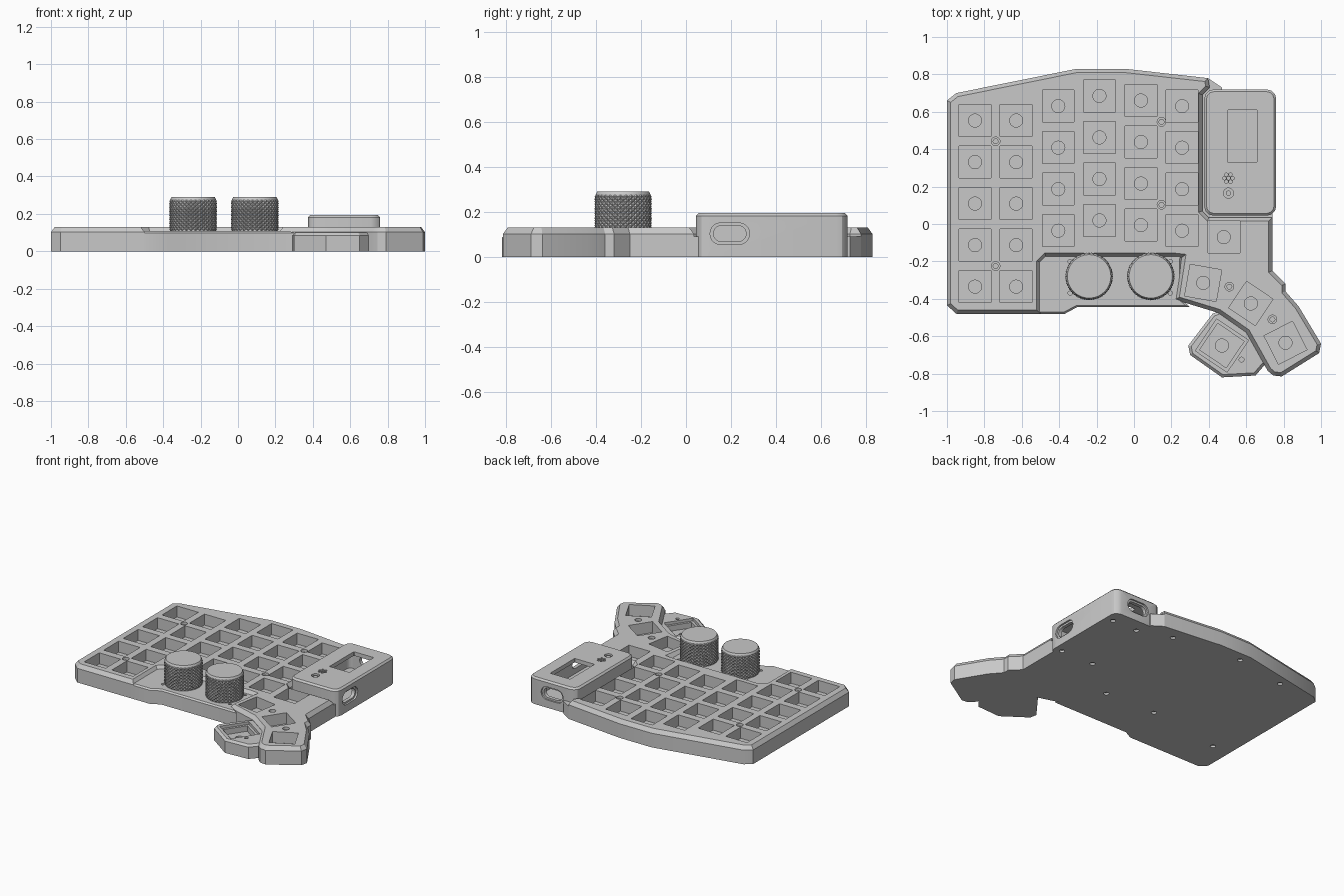
import bpy, bmesh, math
from mathutils import Matrix, Vector

if "Cube" in bpy.data.objects:
    bpy.data.objects.remove(bpy.data.objects["Cube"])

grey = bpy.data.materials.new("light_grey_plastic")
grey.use_nodes = True
COLOR = (0.58, 0.58, 0.58, 1)
grey.diffuse_color = COLOR
grey.node_tree.nodes["Principled BSDF"].inputs["Base Color"].default_value = COLOR


def inset_outline(pts, d):
    """Mitred inward offset of a counter-clockwise outline."""
    out = []
    for i, p in enumerate(pts):
        p = Vector(p)
        a = (p - Vector(pts[i - 1])).normalized()
        b = (Vector(pts[(i + 1) % len(pts)]) - p).normalized()
        na, nb = Vector((-a.y, a.x)), Vector((-b.y, b.x))
        out.append(p + (na + nb) * d / (1 + na.dot(nb)))
    return out


def prism(bm, pts, z0, z1, chamfer=0, drop=0, mat=Matrix()):
    """Extruded outline with an optional chamfered top edge."""
    levels = [(pts, z0), (pts, z1 - drop)]
    if chamfer:
        levels.append((inset_outline(pts, chamfer), z1))
    rings = [[bm.verts.new(mat @ Vector((p[0], p[1], z))) for p in ps] for ps, z in levels]
    bm.faces.new(rings[0][::-1])
    bm.faces.new(rings[-1])
    n = len(pts)
    for lo, hi in zip(rings, rings[1:]):
        for i in range(n):
            j = (i + 1) % n
            bm.faces.new((lo[i], lo[j], hi[j], hi[i]))


def circle(x, y, r, n=24):
    return [(x + r * math.cos(math.tau * i / n), y + r * math.sin(math.tau * i / n)) for i in range(n)]


def square(x, y, size, deg=0):
    r = size / math.sqrt(2)
    return [(x + r * math.cos(math.radians(deg + a)), y + r * math.sin(math.radians(deg + a)))
            for a in (45, 135, 225, 315)]


def rounded(x, y, w, h, r, n=5):
    pts = []
    for k, (sx, sy) in enumerate(((1, 1), (-1, 1), (-1, -1), (1, -1))):
        for i in range(n + 1):
            a = math.pi / 2 * (k + i / n)
            pts.append((x + sx * (w / 2 - r) + r * math.cos(a), y + sy * (h / 2 - r) + r * math.sin(a)))
    return pts


def make(name, prisms, smooth=True):
    bm = bmesh.new()
    for args in prisms:
        prism(bm, *args)
    return finish(name, bm, smooth)


def finish(name, bm, smooth=True):
    bmesh.ops.recalc_face_normals(bm, faces=bm.faces)
    me = bpy.data.meshes.new(name)
    bm.to_mesh(me)
    bm.free()
    me.materials.append(grey)
    ob = bpy.data.objects.new(name, me)
    bpy.context.collection.objects.link(ob)
    if smooth:
        activate(ob)
        bpy.ops.object.shade_smooth_by_angle(angle=math.radians(30))
    return ob


def activate(ob):
    bpy.ops.object.select_all(action='DESELECT')
    ob.select_set(True)
    bpy.context.view_layer.objects.active = ob


def cut(ob, prisms):
    tool = make("cutter", prisms, False)
    tool.hide_render = True
    mod = ob.modifiers.new("cut", 'BOOLEAN')
    mod.operation, mod.solver, mod.object = 'DIFFERENCE', 'EXACT', tool
    mod.use_self = True
    activate(ob)
    bpy.ops.object.modifier_apply(modifier=mod.name)
    bpy.data.objects.remove(tool)


# Key positions: columns with stagger, then the turned thumb keys
KEY, PITCH, FLOOR = 0.171, 0.222, 0.05
columns = [(-.85, .553, 5), (-.63, .553, 5), (-.405, .63, 4), (-.185, .685, 4),
           (.037, .66, 4), (.257, .63, 4), (.48, -.07, 1)]
keys = [(x, y - PITCH * i, 0) for x, y, n in columns for i in range(n)]
keys += [(.37, -.315, -10), (.625, -.425, -34), (.81, -.635, 27)]
screws = [(.147, .546), (-.74, .442), (.147, .103), (-.74, -.225), (.51, -.335), (.74, -.51)]

# Main case with chamfered top edge
case_outline = [
    (-1, -.435), (-.95, -.48), (-.5, -.48), (-.5, -.205), (-.47, -.175), (.21, -.175),
    (.255, -.18), (.22, -.405), (.45, -.475), (.6, -.58), (.715, -.785), (.745, -.81),
    (.79, -.815), (.99, -.69), (1, -.64), (.88, -.44), (.81, -.36), (.81, -.32),
    (.74, -.25), (.74, .035), (.4, .035), (.365, .07), (.365, .69), (.405, .73),
    (.395, .78), (-.05, .83), (-.305, .83), (-.95, .7), (-1, .66)]
case = make("main_case", [(case_outline, 0, .13, .02, .028)])
cut(case, [(square(x, y, KEY, a), FLOOR, .2) for x, y, a in keys])
cut(case, [(circle(x, y, .023), .112, .2) for x, y in screws])
feet = [(.255, .7), (-.27, .76), (-.67, .69), (.12, -.14), (-.28, -.13), (-.86, -.22)]
cut(case, [(circle(x, y, .035), .035, .1) for x, y, a in keys])
cut(case, [(circle(x, y, .013, 16), .06, .2) for x, y in screws])
cut(case, [(circle(x, y, .018, 16), -.1, .015) for x, y in feet])

# Lower rim in the gap beside the controller box
make("box_gap_rim", [([(.36, .03), (.74, .03), (.74, .07), (.405, .07), (.405, .7),
                       (.47, .7), (.47, .73), (.395, .78), (.36, .78)], 0, .09)])

# Lower deck that carries the knobs
deck = make("knob_deck", [([(-.53, -.48), (-.37, -.48), (-.305, -.445), (.3, -.445),
                            (.25, -.4), (.255, -.165), (-.53, -.165)], 0, .108, .01, .01)])
knobs = [(-.24, -.28), (.09, -.28)]
cut(deck, [(circle(x, y, .011, 12), .06, .2) for x in (-.342, .195) for y in (-.2, -.37)])

# Low outer thumb key
thumb = make("low_thumb_case", [([(.29, -.65), (.3, -.7), (.47, -.82), (.65, -.81), (.71, -.74),
                                  (.64, -.58), (.47, -.46), (.42, -.48)], 0, .1, .015, .015)])
cut(thumb, [(square(.47, -.65, .205, -34), .08, .2), (circle(.575, -.725, .013, 16), .06, .2)])
cut(thumb, [(square(.47, -.65, KEY, -34), .04, .2)])
cut(thumb, [(circle(.47, -.65, .035), .025, .1)])

# Hollow controller box with screen window, ports and speaker holes
box = make("controller_box", [(rounded(.568, .382, .385, .675, .05, 3), 0, .194, .012, .012)])
side = Matrix.Translation((.76, .195, .103)) @ Matrix(((0, 0, 1, 0), (1, 0, 0, 0), (0, 1, 0, 0), (0, 0, 0, 1)))
back = Matrix.Translation((.568, .72, .103)) @ Matrix.Rotation(-math.pi / 2, 4, 'X')
cut(box, [(rounded(.568, .382, .31, .6, .03), .03, .165)]
    + [(rounded(0, 0, .175, .095, .045), -.012, .05, 0, 0, m) for m in (side, back)])
speaker = [(.505, .245)] + circle(.505, .245, .022, 6)
corners = [(.7, .62), (.5, .62), (.7, .1), (.44, .1)]
cut(box, [(rounded(.58, .47, .16, .28, .004, 1), .1, .3)]
    + [(rounded(0, 0, .145, .07, .034), -.07, .05, 0, 0, m) for m in (side, back)]
    + [(circle(x, y, .009, 10), .1, .3) for x, y in speaker]
    + [(circle(.505, .165, .027), .178, .3)]
    + [(circle(x, y, .018, 16), -.1, .015) for x, y in corners])
make("reset_button", [(circle(.505, .165, .014, 16), .16, .188)])


# Knobs with diamond knurling, seated on the deck
def knob(name, x, y, cols=64, rows=16):
    bm = bmesh.new()
    z0, z1 = .108, .278
    grid = []
    for j in range(rows + 1):
        z = z0 + (z1 - z0) * j / rows
        ring = []
        for i in range(cols):
            r = .128 if (i + j) % 2 == 0 and 0 < j < rows else .122
            a = math.tau * i / cols
            ring.append(bm.verts.new((x + r * math.cos(a), y + r * math.sin(a), z)))
        grid.append(ring)
    for j in range(rows):
        for i in range(cols):
            k = (i + 1) % cols
            a, b, c, d = grid[j][i], grid[j][k], grid[j + 1][k], grid[j + 1][i]
            tris = ((a, b, d), (b, c, d)) if (i + j) % 2 == 0 else ((a, b, c), (a, c, d))
            for t in tris:
                bm.faces.new(t)
    cap = [bm.verts.new((p[0], p[1], .29)) for p in circle(x, y, .116, cols)]
    for i in range(cols):
        k = (i + 1) % cols
        bm.faces.new((grid[-1][i], grid[-1][k], cap[k], cap[i]))
    bm.faces.new(cap)
    bm.faces.new(grid[0][::-1])
    finish(name, bm, False)


for label, (kx, ky) in zip(("right_knob", "left_knob"), knobs):
    knob(label, kx, ky)
